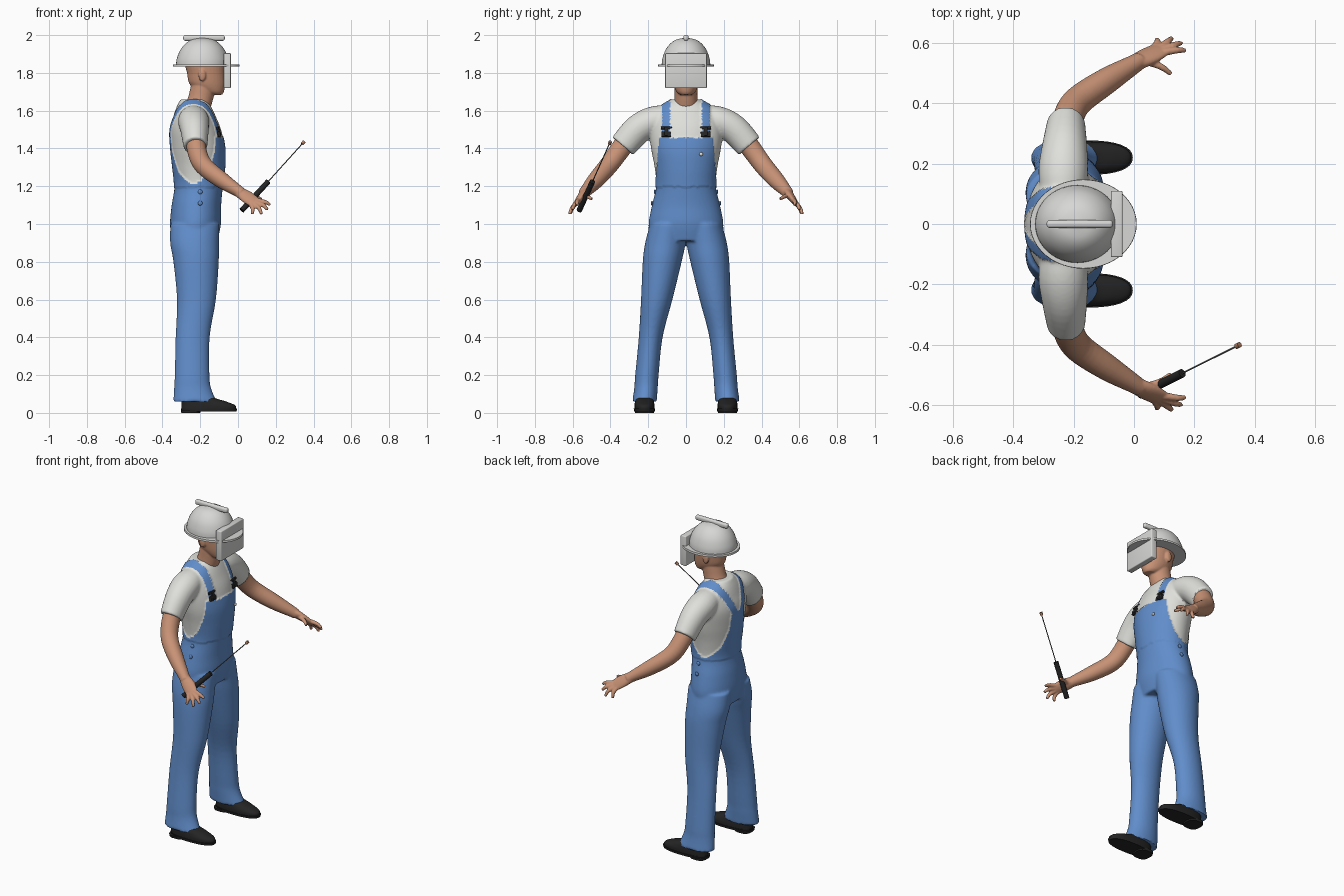
import bpy, bmesh, math
from mathutils import Vector, Matrix

cube = bpy.data.objects.get("Cube")
if cube:
    bpy.data.objects.remove(cube, do_unlink=True)


def material(name, r, g, b):
    m = bpy.data.materials.new(name)
    m.use_nodes = True
    m.diffuse_color = (r, g, b, 1)
    m.node_tree.nodes["Principled BSDF"].inputs["Base Color"].default_value = (r, g, b, 1)
    return m


DENIM = material("denim blue", .12, .27, .6)
SHIRT = material("shirt white", .74, .74, .71)
SHELL = material("helmet white", .68, .68, .67)
SKIN = material("skin", .58, .29, .18)
BLACK = material("black rubber", .018, .018, .018)
STEEL = material("dark steel", .12, .12, .12)
COPPER = material("copper", .42, .2, .12)


def spline(rows, steps):
    """Smooth Catmull-Rom interpolation of station rows."""
    out = []
    for i in range(len(rows) - 1):
        a, b, c, d = (Vector(rows[min(max(k, 0), len(rows) - 1)]) for k in range(i - 1, i + 3))
        for k in range(steps):
            t = k / steps
            out.append(b + (c - a) * t / 2 + (a - b * 2.5 + c * 2 - d / 2) * t ** 2
                       + ((b - c) * 1.5 + (d - a) / 2) * t ** 3)
    return out + [Vector(rows[-1])]


def loft(bm, rows, steps=5, sides=32, flat=False, side=(1, 0, 0), power=1):
    """Skin elliptical rings (x, y, z, radius_a, radius_b), level or square to the path."""
    pts = spline(rows, steps)
    rings = []
    for i, p in enumerate(pts):
        u, v = Vector((1, 0, 0)), Vector((0, 1, 0))
        if not flat:
            t = (pts[min(i + 1, len(pts) - 1)].xyz - pts[max(i - 1, 0)].xyz).normalized()
            u = Vector(side)
            u = (u - t * u.dot(t)).normalized()
            v = t.cross(u)
        ring = []
        for k in range(sides):
            ang = 2 * math.pi * k / sides
            ca, sa = math.cos(ang), math.sin(ang)
            ca, sa = (math.copysign(abs(q) ** power, q) for q in (ca, sa))
            ring.append(bm.verts.new(p.xyz + u * ca * p[3] + v * sa * p[4]))
        rings.append(ring)
    for a, b in zip(rings, rings[1:]):
        for k in range(sides):
            n = (k + 1) % sides
            bm.faces.new((a[k], a[n], b[n], b[k]))
    bm.faces.new(rings[0])
    bm.faces.new(rings[-1])


def ball(bm, loc, radii):
    bmesh.ops.create_uvsphere(bm, u_segments=20, v_segments=12, radius=1,
                              matrix=Matrix.Translation(loc) @ Matrix.Diagonal((*radii, 1)))


def finish(bm, name, mats, voxel=0, smooth=4, angle=40):
    """Turn the mesh into an object, optionally fusing its pieces into one skin."""
    bmesh.ops.recalc_face_normals(bm, faces=bm.faces)
    me = bpy.data.meshes.new(name)
    bm.to_mesh(me)
    bm.free()
    ob = bpy.data.objects.new(name, me)
    bpy.context.collection.objects.link(ob)
    if voxel:
        r = ob.modifiers.new("fuse", 'REMESH')
        r.mode, r.voxel_size = 'VOXEL', voxel
        s = ob.modifiers.new("soften", 'SMOOTH')
        s.factor, s.iterations = .5, smooth
        deps = bpy.context.evaluated_depsgraph_get()
        ob.data = bpy.data.meshes.new_from_object(ob.evaluated_get(deps))
        ob.modifiers.clear()
        ob.data.name = name
    ob.data.materials.clear()
    for m in mats:
        ob.data.materials.append(m)
    bpy.ops.object.select_all(action='DESELECT')
    ob.select_set(True)
    bpy.context.view_layer.objects.active = ob
    bpy.ops.object.shade_smooth_by_angle(angle=math.radians(angle))
    return ob


def box(name, loc, size, mat, bevel=.004, tilt=0):
    bm = bmesh.new()
    bmesh.ops.create_cube(bm, size=1, matrix=Matrix.Translation(loc) @ Matrix.Rotation(tilt, 4, 'Y')
                          @ Matrix.Diagonal((*size, 1)))
    bmesh.ops.bevel(bm, geom=bm.edges[:], offset=bevel, segments=3, profile=.5, affect='EDGES')
    return finish(bm, name, [mat])


# Clothes: torso, trouser legs and sleeves fused into one skin
bm = bmesh.new()
loft(bm, [(-.23, 0, .91, .12, .19), (-.225, 0, 1, .135, .198), (-.22, 0, 1.1, .131, .18),
          (-.208, 0, 1.2, .128, .158), (-.208, 0, 1.3, .137, .166), (-.213, 0, 1.4, .143, .185),
          (-.225, 0, 1.5, .135, .195), (-.23, 0, 1.57, .112, .185), (-.233, 0, 1.62, .092, .14),
          (-.235, 0, 1.66, .07, .075)], flat=True, sides=48)
for s in (1, -1):
    loft(bm, [(-.228, s * .22, .06, .115, .065), (-.24, s * .212, .13, .098, .062),
              (-.243, s * .207, .2, .092, .062), (-.24, s * .187, .4, .09, .063),
              (-.22, s * .155, .6, .103, .083), (-.222, s * .126, .8, .12, .103),
              (-.23, s * .109, .9, .129, .107), (-.228, s * .09, 1, .13, .1)], flat=True, sides=40)
    loft(bm, [(-.235, s * .07, 1.56, .07, .07), (-.235, s * .17, 1.545, .082, .078),
              (-.23, s * .255, 1.5, .075, .078), (-.225, s * .335, 1.412, .063, .073)])
clothes = finish(bm, "overalls_and_shirt", [SHIRT, DENIM], voxel=.0075, smooth=5)


def ramp(z, keys):
    for (z0, w0), (z1, w1) in zip(keys, keys[1:]):
        if z <= z1:
            return w0 + (w1 - w0) * (z - z0) / (z1 - z0)
    return 0


def is_denim(p):
    """Bib, back panel and shoulder straps over the shirt."""
    y, z = abs(p.y), p.z
    if z < 1.21:
        return y < .32
    if p.x > -.215:
        return y < ramp(z, [(1.21, .158), (1.3, .152), (1.455, .14)]) or (z > 1.45 and .083 < y < .125)
    if z > 1.48:
        mid = ramp(min(z, 1.63), [(1.48, .035), (1.63, .1)])
        return abs(y - mid) < .023
    return y < ramp(z, [(1.21, .15), (1.28, .1), (1.38, .068), (1.48, .058)])


me = clothes.data
raised = set()
for f in me.polygons:
    if is_denim(f.center):
        f.material_index = 1
        if f.center.z > 1.2:
            raised.update(f.vertices)
normals = {i: me.vertices[i].normal.copy() for i in raised}
for i, n in normals.items():
    me.vertices[i].co += n * .004

# Buckles, hip buttons and boots
for s, tag in ((1, "left"), (-1, "right")):
    box(tag + "_buckle_clip", (-.1, s * .104, 1.475), (.016, .052, .03), BLACK, tilt=-.2)
    box(tag + "_buckle_slide", (-.108, s * .104, 1.508), (.014, .058, .014), BLACK, tilt=-.3)
    box(tag + "_buckle_post", (-.1, s * .104, 1.49), (.014, .02, .05), BLACK, tilt=-.25)
    bm = bmesh.new()
    for z, y in ((1.11, .18), (1.17, .164)):
        ball(bm, (-.2, s * y, z), (.012, .006, .012))
    finish(bm, tag + "_hip_buttons", [DENIM])

    bm = bmesh.new()
    loft(bm, [(-.155, s * .22, .018, .145, .053), (-.157, s * .22, .04, .142, .053),
              (-.18, s * .22, .06, .118, .05), (-.215, s * .22, .085, .08, .047),
              (-.23, s * .22, .13, .062, .042)], flat=True, power=.85)
    finish(bm, tag + "_boot", [BLACK])
    bm = bmesh.new()
    loft(bm, [(-.153, s * .22, .008, .145, .055), (-.153, s * .22, .022, .149, .057)],
         flat=True, steps=1, power=.85)
    loft(bm, [(-.25, s * .22, 0, .05, .05), (-.25, s * .22, .015, .052, .053)],
         flat=True, steps=1, power=.7)
    finish(bm, tag + "_sole", [BLACK])

bm = bmesh.new()
ball(bm, (-.074, .08, 1.37), (.006, .01, .01))
finish(bm, "bib_button", [SHIRT])

# Arms with palm, fingers and thumb
for s, tag in ((1, "left"), (-1, "right")):
    bm = bmesh.new()
    loft(bm, [(-.225, s * .3, 1.46, .052, .055), (-.217, s * .355, 1.385, .051, .053),
              (-.183, s * .41, 1.31, .049, .05), (-.09, s * .475, 1.235, .043, .045),
              (0, s * .53, 1.175, .031, .032), (.02, s * .543, 1.16, .029, .029)])
    across = (.11, -.04 * s, .045)
    loft(bm, [(.005, s * .535, 1.17, .03, .026), (.045, s * .555, 1.145, .038, .02),
              (.08, s * .573, 1.12, .036, .015), (.095, s * .582, 1.107, .03, .011)], side=across)
    fingers = [((.1, .57, 1.125), (.17, .575, 1.1)), ((.093, .578, 1.115), (.157, .6, 1.075)),
               ((.083, .583, 1.108), (.125, .616, 1.052)), ((.068, .585, 1.105), (.075, .612, 1.052)),
               ((.04, .54, 1.15), (.122, .498, 1.132))]
    for a, b in fingers:
        a, b = Vector(a), Vector(b)
        m = a.lerp(b, .55) + Vector((.006, .004, .005))
        rows = [(p.x, s * p.y, p.z, r, r) for p, r in ((a, .013), (m, .011), (b, .008))]
        loft(bm, rows, sides=12, side=(.3, 1, .2))
    finish(bm, tag + "_arm", [SKIN], voxel=.0045, smooth=3)

# Neck, head, ears and nose
bm = bmesh.new()
loft(bm, [(-.225, 0, 1.6, .075, .07), (-.2, 0, 1.66, .068, .061), (-.186, 0, 1.72, .066, .06),
          (-.18, 0, 1.78, .06, .06)], flat=True)
loft(bm, [(-.12, 0, 1.684, .035, .03), (-.137, 0, 1.7, .062, .05), (-.162, 0, 1.74, .094, .067),
          (-.17, 0, 1.8, .1, .075), (-.178, 0, 1.86, .106, .08), (-.18, 0, 1.91, .09, .07)], flat=True)
ball(bm, (-.073, 0, 1.765), (.02, .014, .022))
for s in (1, -1):
    ball(bm, (-.19, s * .079, 1.788), (.02, .01, .033))
finish(bm, "head", [SKIN], voxel=.005, smooth=3)

# Helmet shell, brim, crest and face shield
bm = bmesh.new()
loft(bm, [(-.188, 0, 1.84, .14, .129), (-.188, 0, 1.875, .136, .125), (-.188, 0, 1.92, .118, .109),
          (-.188, 0, 1.955, .09, .083), (-.188, 0, 1.976, .056, .052), (-.188, 0, 1.985, .012, .012)],
     flat=True, sides=48)
finish(bm, "helmet_shell", [SHELL])
bm = bmesh.new()
loft(bm, [(-.168, 0, 1.833, .177, .148), (-.168, 0, 1.845, .176, .147)], flat=True, steps=1, sides=48)
finish(bm, "helmet_brim", [SHELL])
box("helmet_crest", (-.18, 0, 1.985), (.22, .026, .03), SHELL, bevel=.01)
box("face_shield", (-.057, 0, 1.812), (.038, .22, .185), SHELL, bevel=.005)

# Handheld probe: grip, rod and tip
start, grip_end, tip = Vector((.02, -.565, 1.072)), Vector((.16, -.495, 1.225)), Vector((.345, -.403, 1.43))


def rod(name, a, b, r, mat):
    bm = bmesh.new()
    loft(bm, [(*a, r, r), (*b, r, r)], steps=1, sides=16)
    finish(bm, name, [mat])


rod("probe_grip", start, grip_end, .0145, BLACK)
rod("probe_rod", grip_end, tip, .0028, STEEL)
rod("probe_tip", tip.lerp(grip_end, .03), tip.lerp(grip_end, -.03), .009, COPPER)
